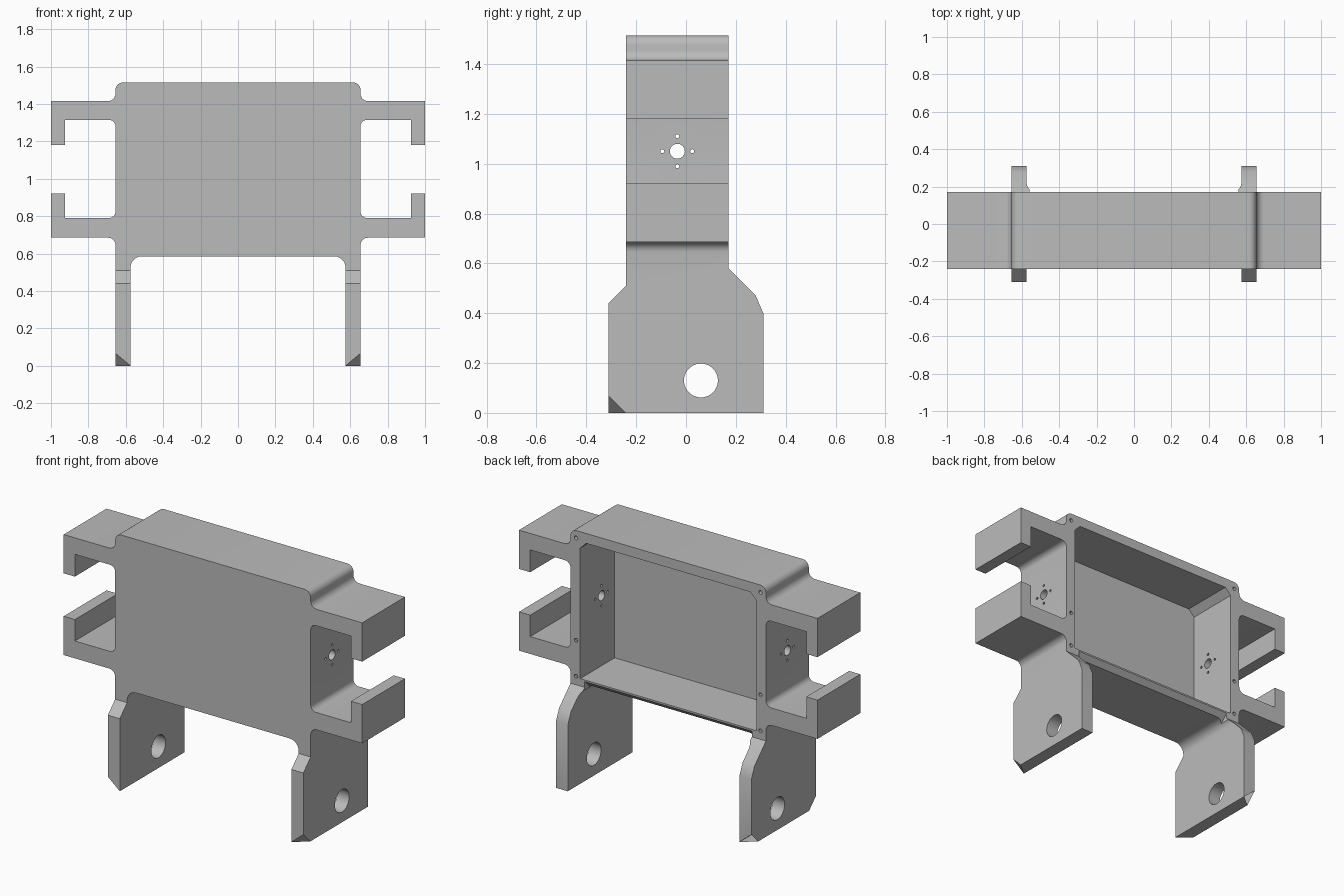
import bpy, bmesh
from math import cos, sin, pi, tan
from mathutils import Vector, Matrix

cube = bpy.data.objects.get("Cube")
if cube:
    bpy.data.objects.remove(cube)

grey = bpy.data.materials.new("plain_grey")
grey.use_nodes = True
grey.diffuse_color = (0.5, 0.5, 0.5, 1)
grey.node_tree.nodes["Principled BSDF"].inputs["Base Color"].default_value = grey.diffuse_color


def rounded(points, steps=6):
    """Replace every (u, v, radius) corner by a fillet arc."""
    out = []
    for i, (u, v, r) in enumerate(points):
        p = Vector((u, v))
        if r == 0:
            out.append(p)
            continue
        a = (Vector(points[i - 1][:2]) - p).normalized()
        b = (Vector(points[(i + 1) % len(points)][:2]) - p).normalized()
        half = a.angle(b) / 2
        centre = p + (a + b).normalized() * r / sin(half)
        start = p + a * r / tan(half) - centre
        end = p + b * r / tan(half) - centre
        for k in range(steps + 1):
            t = k / steps * pi / 2
            out.append(centre + start * cos(t) + end * sin(t))
    return out


def solid(name, bm):
    bmesh.ops.recalc_face_normals(bm, faces=bm.faces)
    mesh = bpy.data.meshes.new(name)
    bm.to_mesh(mesh)
    bm.free()
    mesh.materials.append(grey)
    ob = bpy.data.objects.new(name, mesh)
    bpy.context.collection.objects.link(ob)
    return ob


def prism(name, outline, axis, lo, hi):
    """Extrude an outline along x (outline in y, z) or y (outline in x, z)."""
    bm = bmesh.new()
    place = (lambda p: (lo, p[0], p[1])) if axis == "x" else (lambda p: (p[0], lo, p[1]))
    face = bm.faces.new([bm.verts.new(place(p)) for p in outline])
    grown = bmesh.ops.extrude_face_region(bm, geom=[face])["geom"]
    shift = Vector((hi - lo, 0, 0)) if axis == "x" else Vector((0, hi - lo, 0))
    bmesh.ops.translate(bm, vec=shift, verts=[g for g in grown if isinstance(g, bmesh.types.BMVert)])
    return solid(name, bm)


def rod(name, axis, centre, radius, length, sides=24):
    bm = bmesh.new()
    turn = Matrix.Rotation(pi / 2, 4, "Y" if axis == "x" else "X")
    bmesh.ops.create_cone(bm, cap_ends=True, segments=sides, radius1=radius, radius2=radius,
                          depth=length, matrix=Matrix.Translation(centre) @ turn)
    return solid(name, bm)


def combine(target, tool, operation="DIFFERENCE"):
    mod = target.modifiers.new("cut", "BOOLEAN")
    mod.operation, mod.solver, mod.object = operation, "EXACT", tool
    bpy.context.view_layer.objects.active = target
    bpy.ops.object.modifier_apply(modifier=mod.name)
    bpy.data.objects.remove(tool)


# Frame: half of the front outline with arms, hooks and leg, then mirrored
half = [
    (0.655, 1.515, 0.04), (0.655, 1.415, 0.04), (1, 1.415, 0), (1, 1.18, 0),
    (0.925, 1.18, 0), (0.925, 1.315, 0), (0.655, 1.315, 0.035), (0.655, 0.79, 0.035),
    (0.925, 0.79, 0), (0.925, 0.92, 0), (1, 0.92, 0), (1, 0.685, 0),
    (0.655, 0.685, 0.04), (0.655, 0, 0), (0.575, 0, 0), (0.575, 0.585, 0.06),
]
outline = half + [(-u, v, r) for u, v, r in reversed(half)]
frame = prism("servo_frame", rounded(outline), "y", -0.32, 0.32)

# Side silhouette: narrow body over wide leg plates
side = [(-0.31, 0), (-0.31, 0.44), (-0.24, 0.51), (-0.24, 1.6), (0.17, 1.6),
        (0.17, 0.58), (0.28, 0.47), (0.31, 0.4), (0.31, 0)]
combine(frame, prism("silhouette", side, "x", -1.1, 1.1), "INTERSECT")

# Rear pocket with clipped top corners
pocket = [(-0.59, 0.625), (0.59, 0.625), (0.59, 1.415), (0.55, 1.455), (-0.55, 1.455), (-0.59, 1.415)]
combine(frame, prism("pocket", pocket, "y", -0.16, 0.3))

# Bevel under the rear rim
combine(frame, prism("rim_bevel", [(0.19, 0.635), (0.12, 0.565), (0.19, 0.565)], "x", -0.56, 0.56))

# Axle and screw holes through both side walls
combine(frame, rod("axle_hole", "x", (0, -0.035, 1.05), 0.03, 1.6))
for dy, dz in ((0.06, 0), (-0.06, 0), (0, 0.06), (0, -0.06)):
    combine(frame, rod("screw_hole", "x", (0, dy - 0.035, 1.05 + dz), 0.008, 1.6, 12))

# Pivot holes in the legs
combine(frame, rod("pivot_hole", "x", (0, 0.06, 0.13), 0.068, 1.6, 40))

for s in (-1, 1):
    # Cover screw holes in the rear rim
    for z in (0.632, 0.85, 1.47):
        combine(frame, rod("cover_hole", "y", (s * 0.618, 0.17, z), 0.012, 0.2, 12))
    # Clipped outer corners at the feet
    for t in (-1, 1):
        bm = bmesh.new()
        corner = Vector((s * 0.655, t * 0.31, 0))
        spikes = [Vector((-s * 0.08, 0, 0)), Vector((0, -t * 0.067, 0)), Vector((0, 0, 0.067))]
        apex = corner - sum(spikes, Vector()) * 2
        bmesh.ops.convex_hull(bm, input=[bm.verts.new(p) for p in
                              [apex] + [corner + a * 3 - b * 2 for a in spikes for b in spikes if a != b]])
        combine(frame, solid("foot_corner", bm))

bpy.ops.object.select_all(action="DESELECT")
frame.select_set(True)
bpy.context.view_layer.objects.active = frame
bpy.ops.object.shade_smooth_by_angle(angle=pi / 6)
